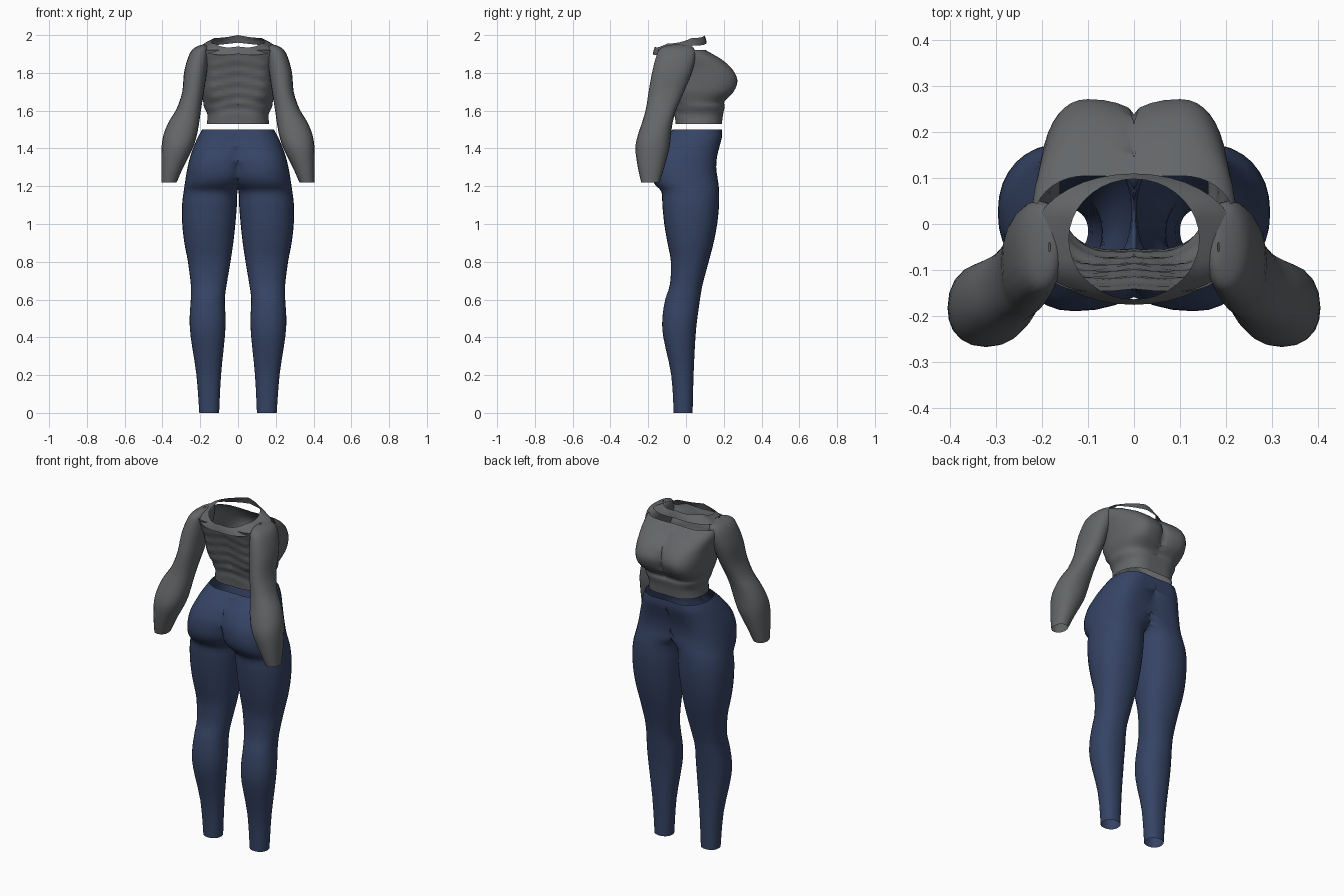
import bpy, bmesh
from math import sin, cos, pi, copysign

cube = bpy.data.objects.get("Cube")
if cube:
    bpy.data.objects.remove(cube, do_unlink=True)


def make_material(name, colour):
    mat = bpy.data.materials.new(name)
    mat.use_nodes = True
    mat.diffuse_color = colour
    mat.node_tree.nodes["Principled BSDF"].inputs["Base Color"].default_value = colour
    return mat


grey = make_material("charcoal grey", (.125, .132, .138, 1))
navy = make_material("navy blue", (.036, .057, .128, 1))


def smooth_rings(rings, steps):
    """Insert rings between the given ones along a Catmull-Rom spline."""
    result = []
    last = len(rings) - 1
    for i in range(last):
        a, b, c, d = (rings[max(0, min(last, i + k))] for k in (-1, 0, 1, 2))
        for s in range(steps):
            t = s / steps
            result.append([
                q + t / 2 * (r - p + t * (2 * p - 5 * q + 4 * r - u
                                          + t * (3 * (q - r) + u - p)))
                for p, q, r, u in zip(a, b, c, d)])
    return result + [rings[last]]


def tube(z, inner, outer, back, front):
    """A plain oval ring written in the general ring form."""
    radius = (outer - inner) / 2
    return (z, inner + radius, radius, radius, radius, front, back)


def ring_points(ring, sides):
    """Oval with its own outer, inner-front and inner-back widths."""
    z, cx, outer, inner_front, inner_back, front, back = ring
    middle, depth = (front + back) / 2, (front - back) / 2
    for k in range(sides):
        a = 2 * pi * k / sides
        c = copysign(abs(cos(a)) ** .9, cos(a))
        s = copysign(abs(sin(a)) ** .9, sin(a))
        width = outer if c > 0 else (inner_front if s > 0 else inner_back)
        yield max(0, cx + width * c), middle + depth * s, z


def finish(name, bm, mat, mirror=True):
    bmesh.ops.recalc_face_normals(bm, faces=bm.faces)
    mesh = bpy.data.meshes.new(name)
    bm.to_mesh(mesh)
    bm.free()
    mesh.materials.append(mat)
    obj = bpy.data.objects.new(name, mesh)
    bpy.context.collection.objects.link(obj)
    if mirror:
        mod = obj.modifiers.new("Mirror", 'MIRROR')
        mod.merge_threshold = .0005
    bpy.ops.object.select_all(action='DESELECT')
    obj.select_set(True)
    bpy.context.view_layer.objects.active = obj
    bpy.ops.object.shade_smooth_by_angle(angle=pi / 4)
    return obj


def bridge(bm, rows):
    """Join successive closed rows of vertices with quads."""
    for low, high in zip(rows, rows[1:]):
        n = len(low)
        for k in range(n):
            j = (k + 1) % n
            bm.faces.new((low[k], low[j], high[j], high[k]))


def loft(name, rings, mat, steps=3, sides=32, wrinkle=None):
    bm = bmesh.new()
    rows = []
    for ring in smooth_rings(rings, steps):
        points = ring_points(ring, sides)
        if wrinkle:
            points = (wrinkle(*p) for p in points)
        rows.append([bm.verts.new(p) for p in points])
    bridge(bm, rows)
    # Drop the wall on the centre plane so both halves form one shell
    wall = [f for f in bm.faces if all(v.co.x < 1e-5 for v in f.verts)]
    bmesh.ops.delete(bm, geom=wall, context='FACES')
    return finish(name, bm, mat)


# Leggings: tapered legs, then hips with a cleft behind and a flat front
legs = [tube(*r) for r in (
    (0, .10, .205, -.065, .035),
    (.2, .09, .22, -.078, .04),
    (.4, .07, .25, -.12, .05),
    (.5, .066, .256, -.125, .06),
    (.6, .07, .25, -.11, .074),
    (.68, .06, .25, -.085, .088),
    (.8, .04, .265, -.08, .12),
    (.9, .025, .284, -.098, .146),
    (1, .014, .295, -.115, .165),
    (1.1, .006, .296, -.125, .175),
    (1.17, .003, .288, -.13, .175))]
hips = [
    (1.21, .14, .142, .16, .17, .172, -.165),
    (1.25, .13, .146, .22, .18, .166, -.185),
    (1.3, .13, .137, .3, .2, .16, -.19),
    (1.36, .12, .132, .4, .22, .165, -.18),
    (1.42, .1, .13, .4, .25, .18, -.145),
    (1.46, .09, .122, .4, .3, .19, -.11),
    (1.5, .08, .11, .4, .4, .19, -.07)]
loft("leggings", legs + hips, navy)


# Cropped top: open hem, full bust, open neckline, creased back
def crease(x, y, z):
    if y < 0 and x < .15:
        y += .004 * sin(z * 110 + x * 25) * sin((z - 1.53) * 8)
    return x, y, z


torso = [
    (1.53, .05, .115, .3, .3, .19, -.055),
    (1.58, .05, .112, .3, .3, .196, -.06),
    (1.62, .05, .13, .3, .3, .205, -.065),
    (1.65, .07, .115, .25, .3, .205, -.075),
    (1.7, .1, .1, .18, .3, .252, -.09),
    (1.76, .1, .105, .18, .3, .272, -.105),
    (1.82, .1, .11, .2, .3, .245, -.12),
    (1.87, .1, .12, .25, .3, .19, -.135),
    (1.9, .1, .125, .3, .3, .14, -.142),
    (1.92, .1, .125, .3, .3, .105, -.147)]
loft("cropped_top", torso, grey, steps=4, sides=40, wrinkle=crease)

# Sleeves: open cuff, wide forearm, rounded shoulder
sleeves = [tube(*r) for r in (
    (1.22, .325, .405, -.237, -.14),
    (1.3, .29, .406, -.255, -.115),
    (1.4, .24, .405, -.268, -.088),
    (1.47, .218, .395, -.255, -.08),
    (1.54, .205, .367, -.232, -.07),
    (1.61, .195, .325, -.212, -.05),
    (1.7, .18, .295, -.198, -.01),
    (1.8, .165, .286, -.18, .03),
    (1.88, .155, .265, -.16, .05),
    (1.925, .155, .24, -.14, .045),
    (1.945, .165, .205, -.1, .02),
    (1.95, .182, .186, -.06, -.04))]
loft("sleeves", sleeves, grey, sides=20)

# Collar: loose ragged band, rising toward the chest side
bm = bmesh.new()
rows = []
for t in (0, .35, .7, 1):
    row = []
    for k in range(36):
        a = 2 * pi * k / 36
        s = sin(a)
        rag = .008 * abs(cos(3 * a))
        row.append(bm.verts.new((
            cos(a) * (.222 - .08 * t),
            -.033 + s * (.143 - .012 * t),
            1.93 + .03 * s + .04 * t ** .8 - rag)))
    rows.append(row)
bridge(bm, rows)
finish("collar", bm, grey, mirror=False)
